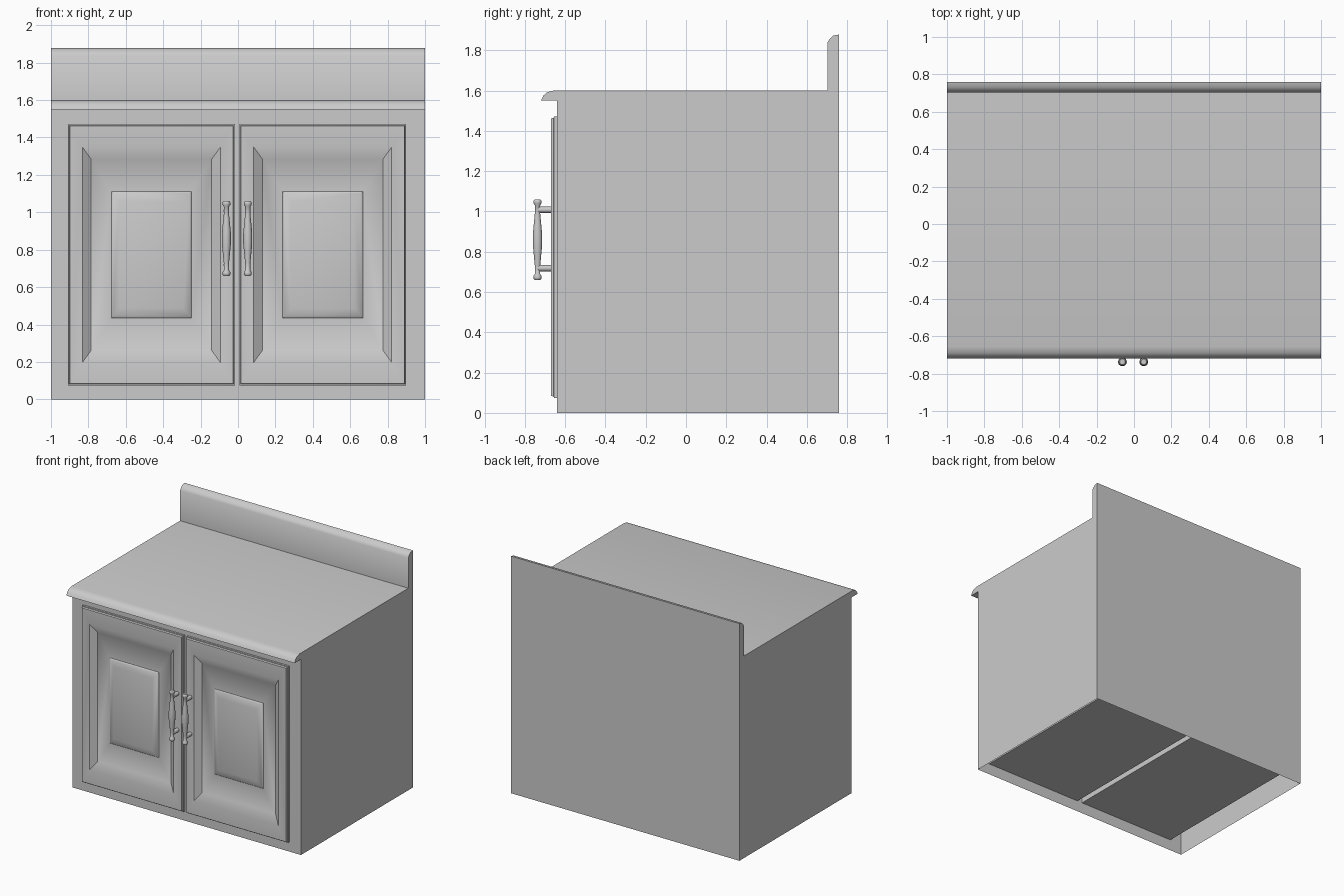
import bpy, bmesh, math

if "Cube" in bpy.data.objects:
    bpy.data.objects.remove(bpy.data.objects["Cube"])

MX = -0.005  # mirror plane of the door pair


def finish(bm, name, smooth=30, origin_x=0.0, mirror=False):
    bmesh.ops.remove_doubles(bm, verts=bm.verts, dist=1e-5)
    me = bpy.data.meshes.new(name)
    bm.to_mesh(me)
    bm.free()
    ob = bpy.data.objects.new(name, me)
    bpy.context.collection.objects.link(ob)
    ob.location.x = origin_x
    bpy.ops.object.select_all(action='DESELECT')
    ob.select_set(True)
    bpy.context.view_layer.objects.active = ob
    bpy.ops.object.shade_smooth_by_angle(angle=math.radians(smooth))
    if mirror:
        m = ob.modifiers.new("Mirror", 'MIRROR')
        m.use_mirror_merge = False
    return ob


def nested_rings(bm, cx, cz, rings):
    """Stacked rectangles (half width, half height, y), last one filled."""
    prev = None
    for hx, hz, y in rings:
        ring = [bm.verts.new((cx + sx * hx, y, cz + sz * hz))
                for sx, sz in ((-1, -1), (1, -1), (1, 1), (-1, 1))]
        if prev:
            for i in range(4):
                j = (i + 1) % 4
                bm.faces.new((prev[i], prev[j], ring[j], ring[i]))
        prev = ring
    bm.faces.new(prev)


def lathe(bm, profile, x, y, n=10):
    """Closed vertical turned shape from (radius, z)."""
    prev = None
    for r, z in profile:
        ring = [bm.verts.new((x + r * math.cos(2 * math.pi * i / n),
                              y + r * math.sin(2 * math.pi * i / n), z)) for i in range(n)]
        if prev:
            for i in range(n):
                j = (i + 1) % n
                bm.faces.new((prev[i], prev[j], ring[j], ring[i]))
        else:
            bm.faces.new(ring[::-1])
        prev = ring
    bm.faces.new(prev)


# Cabinet shell: side profile with rounded nosing and backsplash, open bottom
profile = [(-.64, 0), (-.64, 1.55), (-.72, 1.55), (-.708, 1.575), (-.69, 1.591), (-.655, 1.6),
           (.703, 1.6), (.703, 1.84), (.714, 1.857), (.732, 1.873), (.76, 1.878), (.76, 0)]
bm = bmesh.new()
left = [bm.verts.new((-1, y, z)) for y, z in profile]
right = [bm.verts.new((1, y, z)) for y, z in profile]
bm.faces.new(left)
bm.faces.new(right[::-1])
for i in range(1, len(profile) - 1):
    bm.faces.new((left[i], right[i], right[i + 1], left[i + 1]))

# Front frame with two door openings leading to inner compartments
xs, zs = (-1, -.895, -.025, .02, .89, 1), (0, .09, 1.455, 1.55)
for i in range(5):
    for k in range(3):
        x0, x1, z0, z1 = xs[i], xs[i + 1], zs[k], zs[k + 1]
        if k == 1 and i in (1, 3):
            hx, hz = (x1 - x0) / 2, (z1 - z0) / 2
            nested_rings(bm, x0 + hx, z0 + hz, [(hx, hz, -.64), (hx, hz, .70)])
        else:
            bm.faces.new([bm.verts.new((x, -.64, z))
                          for x, z in ((x0, z0), (x1, z0), (x1, z1), (x0, z1))])
finish(bm, "cabinet_body", 35)

# Pair of doors: stepped lip, sloped recess, softly raised centre field
bm = bmesh.new()
nested_rings(bm, .458, .773, [
    (.446, .698, -.640), (.446, .698, -.655), (.440, .692, -.657), (.436, .688, -.670),
    (.369, .576, -.670), (.322, .511, -.635), (.214, .338, -.635),
    (.206, .328, -.643), (.170, .285, -.655)])
finish(bm, "doors", 30, MX, True)

# Pair of turned bar handles, each on two posts
half = [(.015, .2), (.021, .193), (.021, .181), (.014, .17), (.014, .13), (.019, .08), (.024, .03)]
bar = [(r, .86 - z) for r, z in half] + [(r, .86 + z) for r, z in half[::-1]]
bm = bmesh.new()
lathe(bm, bar, .057, -.737)
for z in (.718, 1.008):
    post = bmesh.ops.create_cone(bm, cap_ends=True, segments=10, radius1=.016,
                                 radius2=.016, depth=.07)["verts"]
    for v in post:
        v.co = (v.co.x + .057, v.co.z - .702, z - v.co.y)
    bmesh.ops.reverse_faces(bm, faces=list({f for v in post for f in v.link_faces}))
bmesh.ops.recalc_face_normals(bm, faces=bm.faces)
finish(bm, "door_handles", 40, MX, True)
